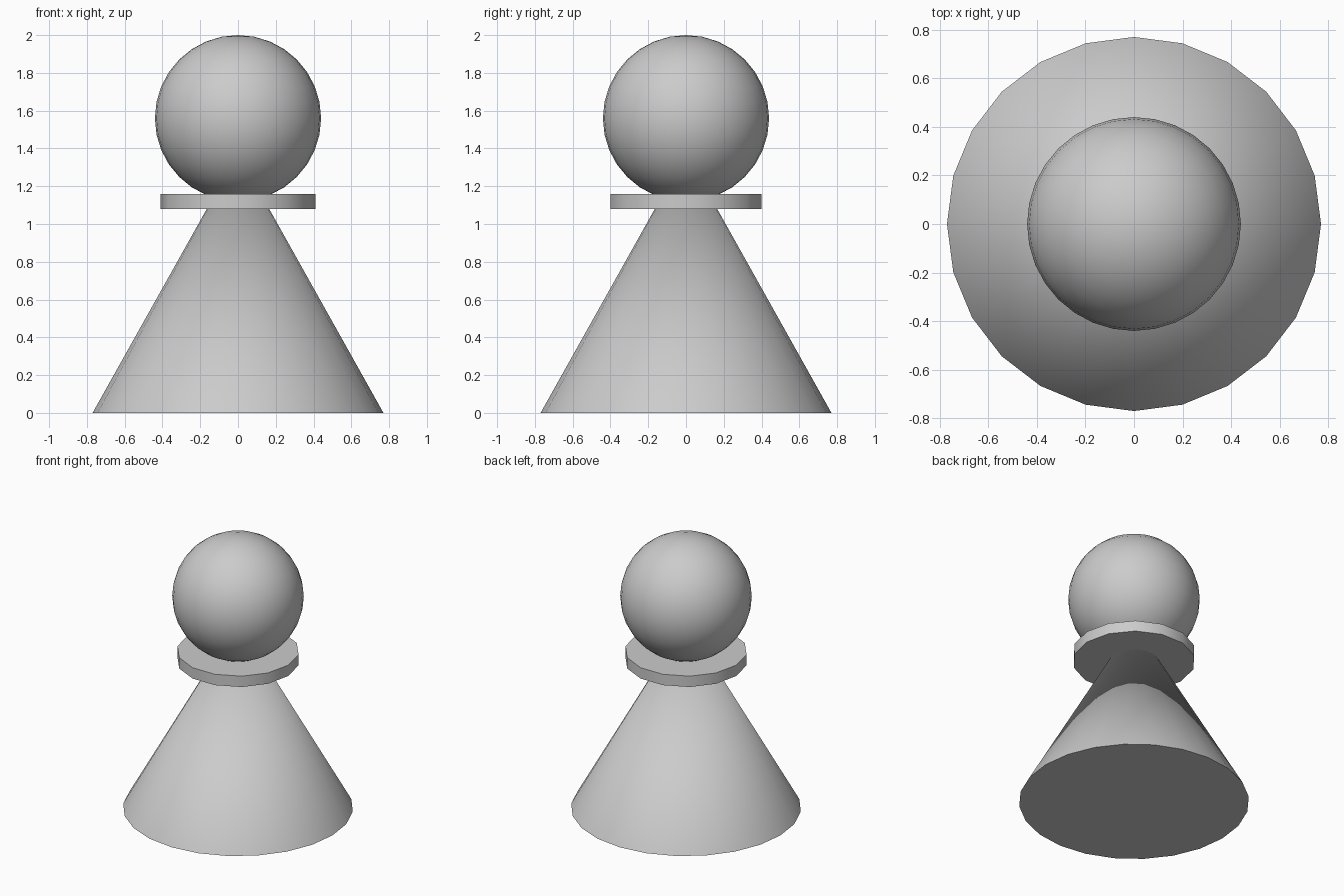
import bpy
from math import radians

if "Cube" in bpy.data.objects:
    bpy.data.objects.remove(bpy.data.objects["Cube"])


def finish(name):
    obj = bpy.context.object
    obj.name = name
    bpy.ops.object.shade_smooth_by_angle(angle=radians(35))
    return obj


# Conical body, its tip hidden inside the head
BODY_R, TIP_Z = 0.77, 1.375
bpy.ops.mesh.primitive_cone_add(vertices=24, radius1=BODY_R, radius2=0,
                                depth=TIP_Z, location=(0, 0, TIP_Z / 2))
finish("body")

# Flat collar, 14 sides with corners on the x axis
bpy.ops.mesh.primitive_cylinder_add(vertices=14, radius=0.41, depth=0.08,
                                    location=(0, 0, 1.12),
                                    rotation=(0, 0, radians(90)))
finish("collar")

# Ball head resting on the collar
bpy.ops.mesh.primitive_uv_sphere_add(segments=32, ring_count=16, radius=0.44,
                                     location=(0, 0, 1.56))
finish("head")
